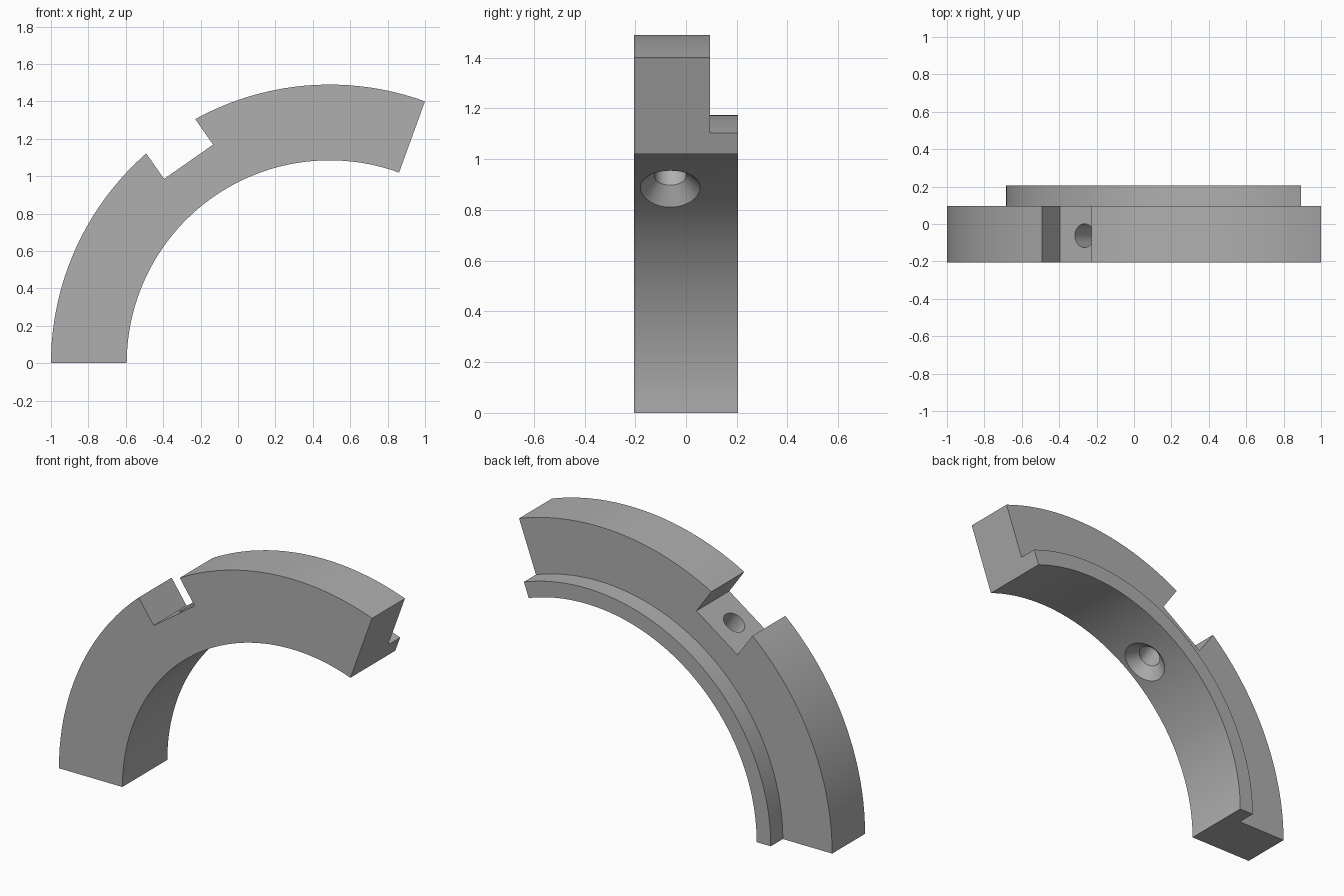
import bpy, bmesh
from math import radians, sin, cos
from mathutils import Matrix, Vector

cube = bpy.data.objects.get("Cube")
if cube:
    bpy.data.objects.remove(cube, do_unlink=True)

CENTRE = Vector((0.49, 0, 0))
R_IN, R_LIP, R_OUT = 1.085, 1.175, 1.49
Y_FRONT, Y_STEP, Y_BACK = -0.205, 0.095, 0.205
START, END, STEPS = 70, 180, 48
NOTCH_ANGLE, NOTCH_FLOOR, NOTCH_WIDTH = 125, 1.315, 0.32
HOLE_Y, HOLE_R, SINK_R = -0.062, 0.063, 0.118

grey = bpy.data.materials.new("plain grey")
grey.use_nodes = True
colour = (0.43, 0.43, 0.43, 1)
grey.diffuse_color = colour
grey.node_tree.nodes["Principled BSDF"].inputs["Base Color"].default_value = colour


def make_object(name, bm):
    bmesh.ops.recalc_face_normals(bm, faces=bm.faces[:])
    mesh = bpy.data.meshes.new(name)
    bm.to_mesh(mesh)
    bm.free()
    mesh.materials.append(grey)
    obj = bpy.data.objects.new(name, mesh)
    bpy.context.collection.objects.link(obj)
    return obj


# Stepped cross-section swept around the arc
profile = [(R_IN, Y_FRONT), (R_OUT, Y_FRONT), (R_OUT, Y_STEP),
           (R_LIP, Y_STEP), (R_LIP, Y_BACK), (R_IN, Y_BACK)]
bm = bmesh.new()
rings = []
for i in range(STEPS + 1):
    a = radians(START + (END - START) * i / STEPS)
    rings.append([bm.verts.new(CENTRE + Vector((r * cos(a), y, r * sin(a))))
                  for r, y in profile])
n = len(profile)
for a, b in zip(rings, rings[1:]):
    for j in range(n):
        k = (j + 1) % n
        bm.faces.new((a[j], a[k], b[k], b[j]))
bm.faces.new(rings[0])
bm.faces.new(rings[-1])
segment = make_object("arc_segment", bm)

# Cutter frame: local z points radially outward through the notch
frame = Matrix.Translation(CENTRE) @ Matrix.Rotation(radians(90 - NOTCH_ANGLE), 4, 'Y')


def cylinder_cutter(name, r1, r2, low, high):
    bm = bmesh.new()
    place = frame @ Matrix.Translation((0, HOLE_Y, (low + high) / 2))
    bmesh.ops.create_cone(bm, cap_ends=True, segments=48, radius1=r1, radius2=r2,
                          depth=high - low, matrix=place)
    return make_object(name, bm)


# Notch, straight hole and countersink
bm = bmesh.new()
bmesh.ops.create_cube(bm, size=1, matrix=frame
                      @ Matrix.Translation((0, 0, NOTCH_FLOOR + 0.25))
                      @ Matrix.Diagonal((NOTCH_WIDTH, 1, 0.5, 1)))
cutters = [make_object("notch_cutter", bm),
           cylinder_cutter("hole_cutter", HOLE_R, HOLE_R, 0.95, 1.4),
           cylinder_cutter("countersink_cutter", SINK_R + 0.06, 0, R_IN - 0.06, R_IN + SINK_R)]

bpy.ops.object.select_all(action='DESELECT')
segment.select_set(True)
bpy.context.view_layer.objects.active = segment
for cutter in cutters:
    cutter.hide_render = True
    mod = segment.modifiers.new(cutter.name, 'BOOLEAN')
    mod.operation = 'DIFFERENCE'
    mod.solver = 'EXACT'
    mod.object = cutter
    bpy.ops.object.modifier_apply(modifier=mod.name)
    bpy.data.objects.remove(cutter, do_unlink=True)

bpy.ops.object.shade_smooth_by_angle(angle=radians(25))
